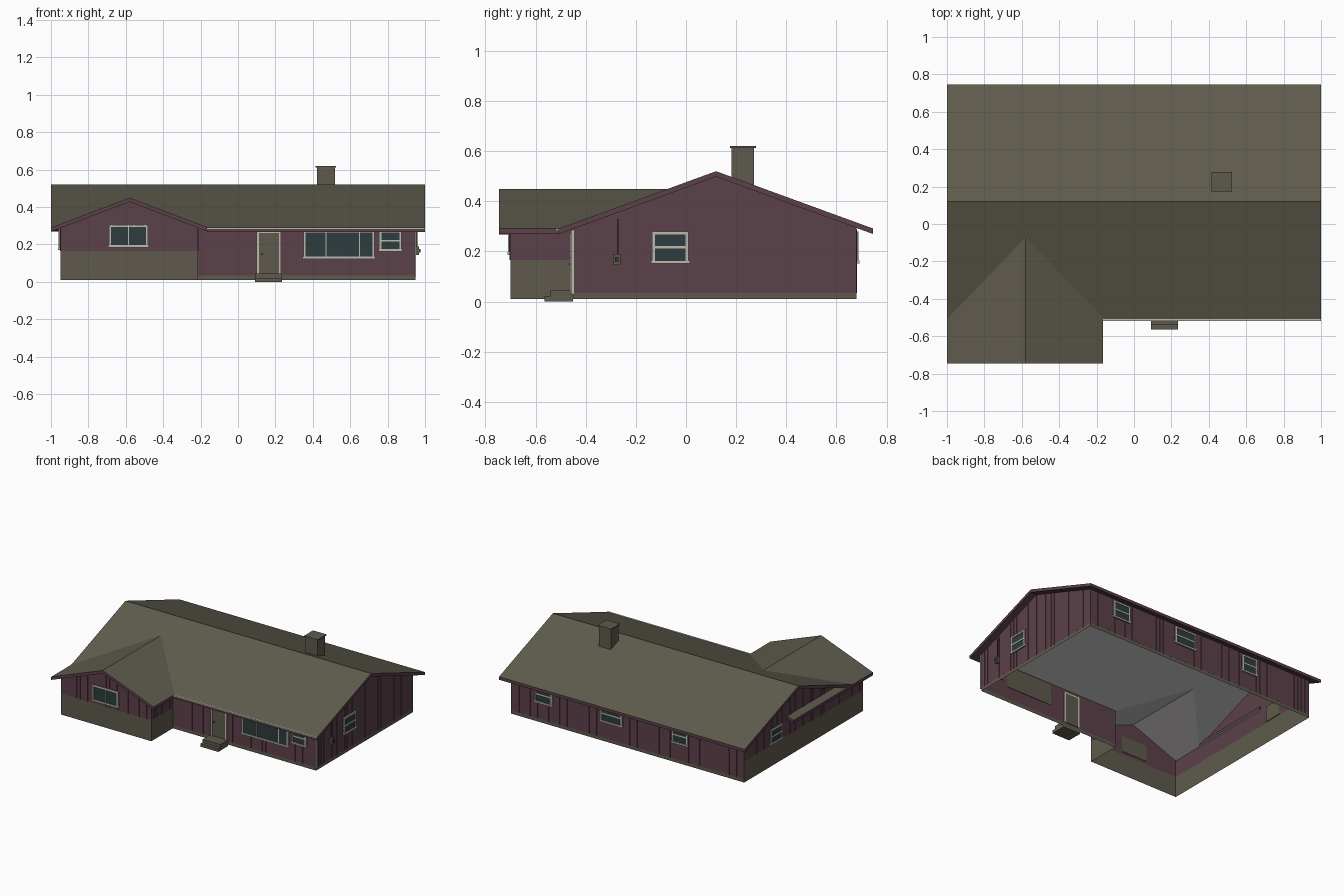
import bpy, bmesh, random
from mathutils import Vector

if "Cube" in bpy.data.objects:
    bpy.data.objects.remove(bpy.data.objects["Cube"])

random.seed(4)


def mat(name, r, g, b):
    m = bpy.data.materials.new(name)
    m.diffuse_color = [((c / 255 + 0.055) / 1.055) ** 2.4 for c in (r, g, b)] + [1]
    m.use_nodes = True
    m.node_tree.nodes["Principled BSDF"].inputs["Base Color"].default_value = m.diffuse_color
    return m


MATS = [mat("plum siding", 92, 65, 74), mat("olive stone", 94, 90, 76),
        mat("roof shingle", 95, 91, 77), mat("grey underside", 188, 185, 184),
        mat("pale trim", 190, 187, 175), mat("dark glass", 45, 60, 61),
        mat("dark metal", 58, 56, 50)]
SIDING, STONE, ROOF, UNDER, TRIM, GLASS, METAL = range(7)


class Part:
    """Collects boxes and polygons into one named object."""
    def __init__(self, name):
        self.name, self.bm = name, bmesh.new()

    def poly(self, pts, m, normal=None):
        f = self.bm.faces.new([self.bm.verts.new(p) for p in pts])
        f.normal_update()
        if normal is not None and f.normal.dot(Vector(normal)) < 0:
            f.normal_flip()
        f.material_index = m

    def box(self, p, q, m):
        lo = [min(a, b) for a, b in zip(p, q)]
        hi = [max(a, b) for a, b in zip(p, q)]
        v = bmesh.ops.create_cube(self.bm, size=1)["verts"]
        for k in v:
            k.co = [(l + h) / 2 + c * (h - l) for l, h, c in zip(lo, hi, k.co)]
        for f in {f for k in v for f in k.link_faces}:
            f.material_index = m

    def done(self):
        me = bpy.data.meshes.new(self.name)
        self.bm.to_mesh(me)
        self.bm.free()
        for m in MATS:
            me.materials.append(m)
        bpy.context.collection.objects.link(bpy.data.objects.new(self.name, me))


class Wall:
    """Flat wall facing along one axis; top is a list of (u, z) points."""
    def __init__(self, name, axis, pos, sign, base, top):
        self.axis, self.pos, self.sign, self.top = axis, pos, sign, top
        n = (0, sign, 0) if axis == "x" else (sign, 0, 0)
        u0, u1 = top[0][0], top[-1][0]
        p = Part(name)
        p.poly([self.at(*c) for c in ((u0, .01), (u1, .01), (u1, base), (u0, base))], STONE, n)
        p.poly([self.at(u0, base), self.at(u1, base)] + [self.at(*t) for t in reversed(top)], SIDING, n)
        # siding battens at uneven spacing
        u = u0 + .03
        while u < u1 - .02:
            p.box(self.at(u, base, .003), self.at(u + .008, self.height(u) - .008, 0), SIDING)
            u += random.choice((.03, .06, .09))
        p.done()

    def at(self, u, z, d=0):
        w = self.pos + self.sign * d
        return (u, w, z) if self.axis == "x" else (w, u, z)

    def height(self, u):
        for (a, za), (b, zb) in zip(self.top, self.top[1:]):
            if a <= u <= b:
                return za + (zb - za) * (u - a) / (b - a)
        return self.top[-1][1]

    def window(self, name, u0, u1, z0, z1, bars=(), rail=False):
        p, t = Part(name), .012
        p.box(self.at(u0, z0, -.006), self.at(u1, z1, -.002), STONE)
        p.box(self.at(u0, z0, 0), self.at(u1, z1, .005), GLASS)
        for a, b in ((u0, u0 + t), (u1 - t, u1)):
            p.box(self.at(a, z0, 0), self.at(b, z1, .009), TRIM)
        p.box(self.at(u0, z1 - t, 0), self.at(u1, z1, .009), TRIM)
        p.box(self.at(u0 - .005, z0, 0), self.at(u1 + .005, z0 + t, .012), TRIM)
        for b in bars:
            p.box(self.at(b - .003, z0, 0), self.at(b + .003, z1, .008), TRIM)
        if rail:
            zm = (z0 + z1) / 2
            p.box(self.at(u0, zm - .005, 0), self.at(u1, zm + .005, .008), TRIM)
        p.done()


# walls
front = Wall("front_wall", "x", -.45, -1, .035, [(-.215, .291), (.95, .291)])
right = Wall("right_wall", "y", .95, 1, .035, [(-.45, .291), (.12, .5), (.68, .295)])
back = Wall("back_wall", "x", .68, 1, .035, [(-.95, .295), (.95, .295)])
left = Wall("left_wall", "y", -.95, -1, .165, [(-.7, .289), (-.45, .291), (.12, .5), (.68, .295)])
wing = Wall("wing_front_wall", "x", -.7, -1, .165, [(-.95, .289), (-.58, .43), (-.215, .291)])
wing_side = Wall("wing_side_wall", "y", -.215, 1, .165, [(-.7, .291), (-.45, .291)])

# windows
wing.window("wing_window", -.69, -.48, .185, .305, bars=(-.585,))
front.window("picture_window", .35, .73, .123, .277, bars=(.47, .65))
front.window("small_front_window", .755, .875, .163, .277, rail=True)
right.window("right_window", -.135, .01, .152, .28, rail=True)
left.window("left_window", .24, .38, .17, .285, rail=True)
for i, (c, w) in enumerate(((.68, .145), (.128, .18), (-.43, .13))):
    back.window(f"back_window_{i + 1}", c - w / 2, c + w / 2, .152, .28, rail=True)

# front door with frame and knob
p = Part("front_door")
p.box(front.at(.112, .04, -.004), front.at(.218, .262, .006), STONE)
for a, b, z0, z1 in ((.1, .112, .04, .272), (.218, .23, .04, .272), (.1, .23, .262, .272)):
    p.box(front.at(a, z0, -.004), front.at(b, z1, .012), TRIM)
p.box(front.at(.122, .145, .006), front.at(.13, .153, .016), METAL)
p.done()

# entry steps
p = Part("entry_steps")
p.box((.09, -.565, 0), (.235, -.45, .022), STONE)
p.box((.09, -.54, .022), (.235, -.45, .045), STONE)
p.done()

# roof planes, drawn in plan and lifted onto their slopes
RIDGE, SLOPE, WR, WS, THICK = .52, .365, .45, .38, .022


def main_z(x, y):
    return RIDGE - SLOPE * abs(y - .12)


def wing_z(x, y):
    return WR - WS * abs(x + .58)


def valley(x):
    return x, .12 - (RIDGE - wing_z(x, 0)) / SLOPE


def indoors(c):
    return abs(c.x) < .95 and (-.45 < c.y < .68 or (-.7 < c.y < 0 and c.x < -.215))


def roof(name, plan, zf):
    p = Part(name)
    top = [Vector((x, y, zf(x, y))) for x, y in plan]
    low = [v - Vector((0, 0, THICK)) for v in top]
    p.poly(top, ROOF, (0, 0, 1))
    p.poly(low, UNDER, (0, 0, -1))
    for i in range(len(top)):
        j = (i + 1) % len(top)
        p.poly([top[i], low[i], low[j], top[j]], SIDING)
    bm = p.bm
    # cut the underside at the wall lines: plum soffit outside, grey inside
    for axis, d in ((0, -.95), (0, .95), (0, -.215), (1, -.45), (1, .68), (1, -.7)):
        f = [f for f in bm.faces if f.material_index == UNDER]
        geom = f + list({e for k in f for e in k.edges}) + list({v for k in f for v in k.verts})
        co, no = Vector(), Vector()
        co[axis], no[axis] = d, 1
        bmesh.ops.bisect_plane(bm, geom=geom, dist=1e-6, plane_co=co, plane_no=no)
    for f in bm.faces:
        if f.material_index == UNDER and not indoors(f.calc_center_median()):
            f.material_index = SIDING
    p.done()


roof("main_roof_back", [(-1, .12), (1, .12), (1, .745), (-1, .745)], main_z)
roof("main_roof_front", [(-1, .12), valley(-1), valley(-.58), valley(-.165),
                         (-.165, -.51), (1, -.51), (1, .12)], main_z)
roof("wing_roof_right", [(-.58, -.745), (-.165, -.745), valley(-.165), valley(-.58)], wing_z)
# the left wing eave runs on as a narrow shelf below the gable
roof("wing_roof_left", [(-1, -.745), (-.58, -.745), valley(-.58), valley(-.94),
                        (-.94, .18), (-1, .18)], wing_z)

# chimney with cap
p = Part("chimney")
p.box((.422, .182, .44), (.518, .272, .612), STONE)
p.box((.415, .175, .612), (.525, .279, .62), STONE)
p.done()

# gutter and corner downspout
p = Part("gutter")
p.box((-.165, -.518, .282), (1, -.508, .292), TRIM)
p.box((.943, -.459, .03), (.953, -.447, .285), TRIM)
p.done()

# electric meter and its conduit
p = Part("electric_meter")
p.box(right.at(-.29, .145, 0), right.at(-.262, .19, .018), STONE)
p.box(right.at(-.283, .158, .018), right.at(-.269, .177, .026), METAL)
p.box(right.at(-.275, .19, 0), right.at(-.269, .33, .009), METAL)
p.done()
